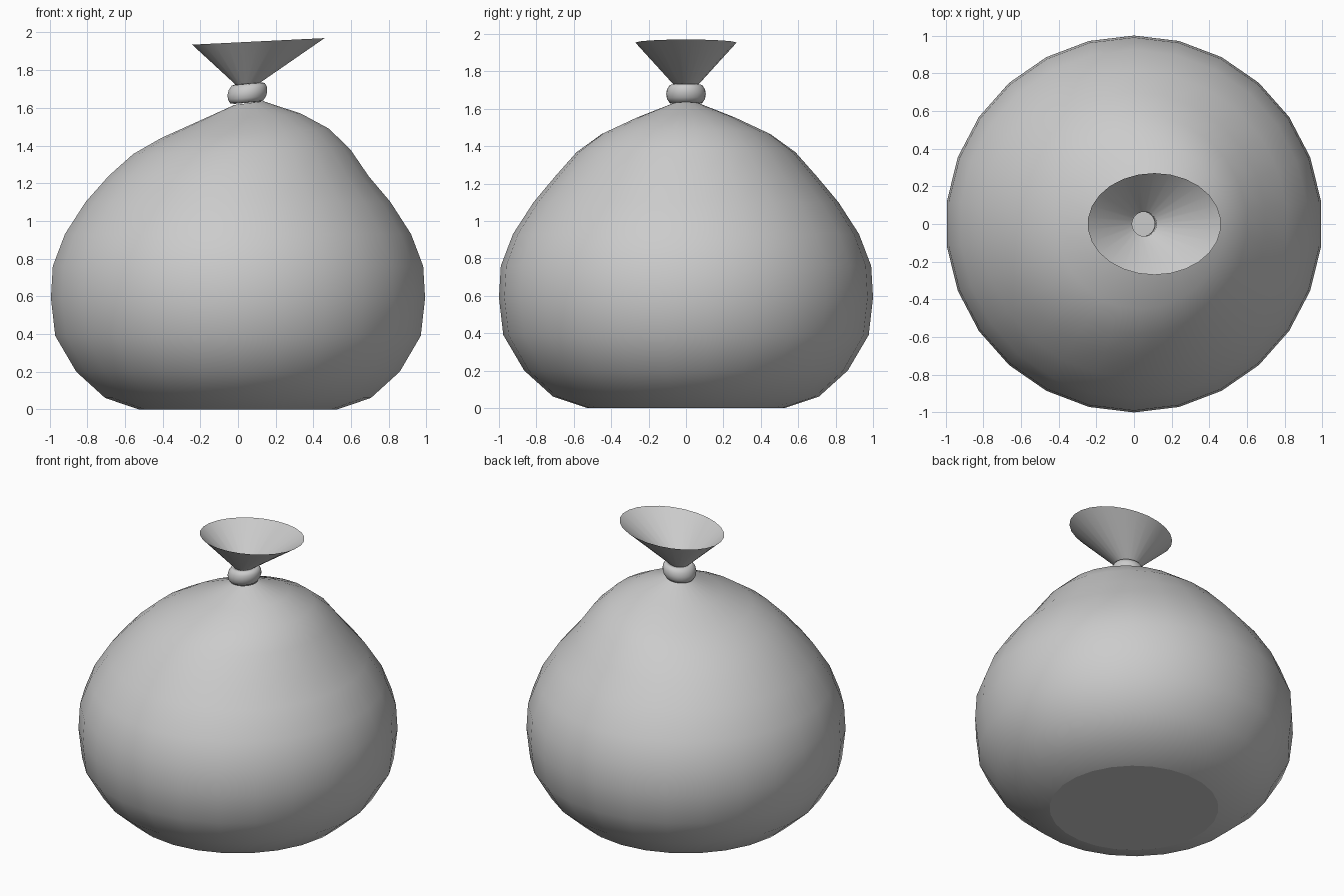
import bpy, bmesh, math
from mathutils import Vector

if "Cube" in bpy.data.objects:
    bpy.data.objects.remove(bpy.data.objects["Cube"])

SIDES = 26


def loft(name, rings, cap_bottom=False, closed=False):
    """Skin rings given as (left x, left z, right x, right z, half depth)."""
    bm = bmesh.new()
    loops = []
    for lx, lz, rx, rz, ry in rings:
        mid = Vector(((lx + rx) / 2, 0, (lz + rz) / 2))
        half = Vector(((rx - lx) / 2, 0, (rz - lz) / 2))
        loop = []
        for k in range(SIDES):
            a = 2 * math.pi * k / SIDES
            loop.append(bm.verts.new(mid + half * math.sin(a) + Vector((0, -ry * math.cos(a), 0))))
        loops.append(loop)
    pairs = list(zip(loops, loops[1:]))
    if closed:
        pairs.append((loops[-1], loops[0]))
    for low, high in pairs:
        for k in range(SIDES):
            n = (k + 1) % SIDES
            bm.faces.new((low[k], low[n], high[n], high[k])).smooth = True
    if cap_bottom:
        # flat base with a crisp rim
        bm.faces.new(loops[0][::-1])
        for v, w in zip(loops[0], loops[0][1:] + loops[0][:1]):
            bm.edges.get((v, w)).smooth = False
    mesh = bpy.data.meshes.new(name)
    bm.to_mesh(mesh)
    bm.free()
    obj = bpy.data.objects.new(name, mesh)
    bpy.context.collection.objects.link(obj)
    return obj


# Sack body: round lower part, then rings that lean towards the neck
lower = [(0.53, 0), (0.71, 0.06), (0.865, 0.20), (0.977, 0.39), (1.0, 0.59),
         (0.99, 0.76), (0.925, 0.93), (0.815, 1.10)]
body = [(-r, z, r, z, r) for r, z in lower]
body += [
    (-0.69, 1.24, 0.70, 1.235, 0.70),
    (-0.56, 1.355, 0.60, 1.38, 0.585),
    (-0.41, 1.44, 0.485, 1.49, 0.45),
    (-0.22, 1.525, 0.335, 1.57, 0.27),
    (-0.02, 1.615, 0.135, 1.635, 0.075),
]
loft("sack_body", body, cap_bottom=True)

# Tie: slightly tilted rounded band around the neck
tilt = 0.08
tie = []
for r, h in [(0.065, -0.052), (0.088, -0.047), (0.102, -0.025), (0.106, 0),
             (0.102, 0.025), (0.088, 0.047), (0.065, 0.052)]:
    cx, cz = 0.05 + h * 0.1, 1.678 + h
    tie.append((cx - r, cz - r * tilt, cx + r, cz + r * tilt, r))
loft("neck_tie", tie, closed=True)

# Open flared mouth above the tie
loft("flared_mouth", [
    (-0.01, 1.72, 0.12, 1.735, 0.065),
    (-0.246, 1.935, 0.462, 1.97, 0.27),
])
